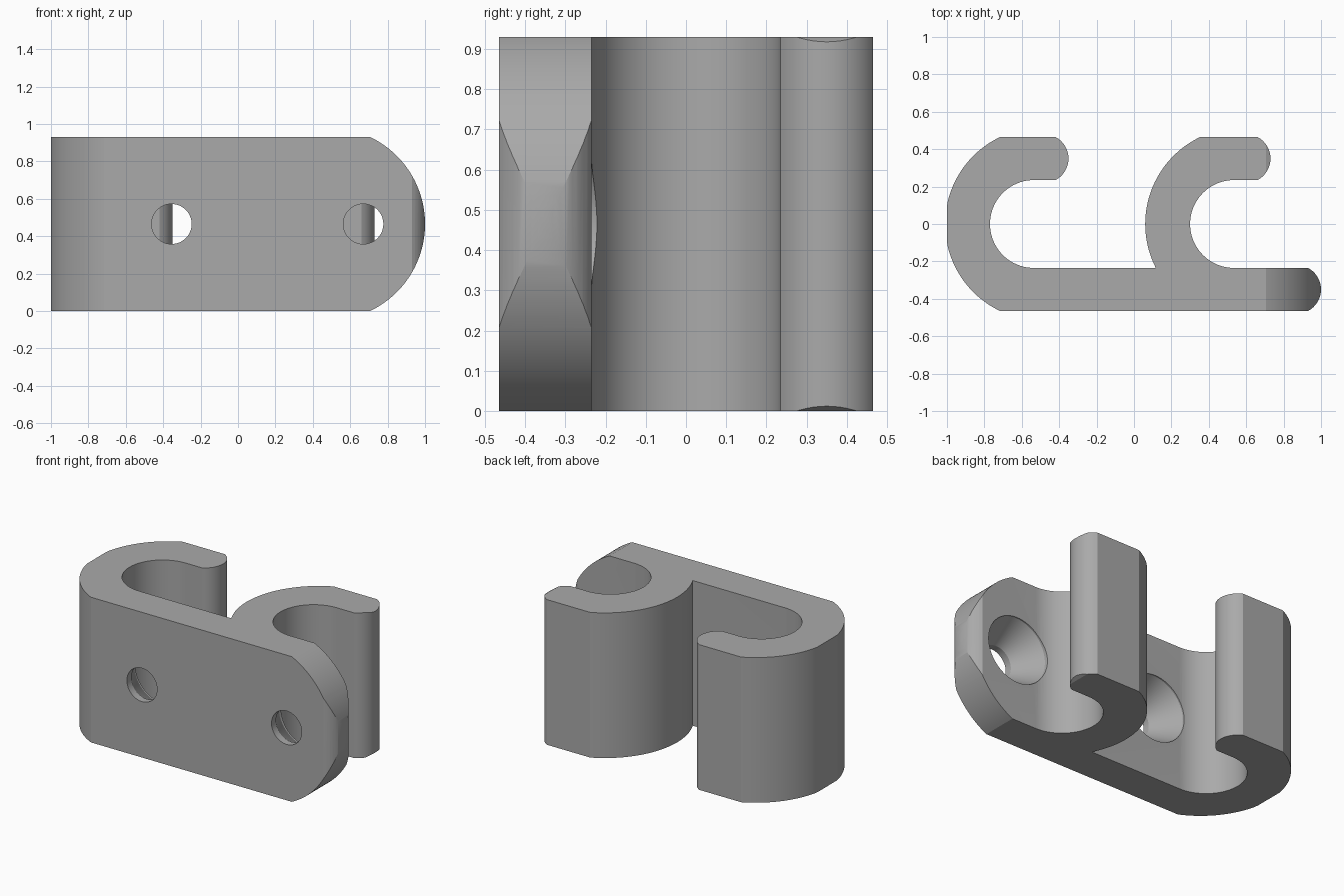
import bpy
import bmesh
from math import sin, cos, asin, degrees, radians

cube = bpy.data.objects.get("Cube")
if cube:
    bpy.data.objects.remove(cube, do_unlink=True)

HALF = 0.465       # half of the height and of the depth
INNER = 0.235      # radius of the hook opening
OUTER = 0.515      # radius of the hook back and of the rounded end
TIP = 0.13         # radius of the lips

grey = bpy.data.materials.new("mid grey")
grey.use_nodes = True
colour = (0.4, 0.4, 0.4, 1)
grey.diffuse_color = colour
grey.node_tree.nodes["Principled BSDF"].inputs["Base Color"].default_value = colour


def arc(cx, cy, r, start, end, steps):
    angles = [radians(start + (end - start) * i / steps) for i in range(steps + 1)]
    return [(cx + r * cos(a), cy + r * sin(a)) for a in angles]


def prism(name, outline, place, direction):
    """Extrude a flat outline along a direction."""
    bm = bmesh.new()
    face = bm.faces.new([bm.verts.new(place(*p)) for p in outline])
    geom = bmesh.ops.extrude_face_region(bm, geom=[face])["geom"]
    moved = [v for v in geom if isinstance(v, bmesh.types.BMVert)]
    bmesh.ops.translate(bm, verts=moved, vec=direction)
    bmesh.ops.recalc_face_normals(bm, faces=bm.faces)
    return finish(name, bm)


def lathe(name, profile, x, z, sides=64):
    """Spin (radius, y) pairs around an axis along y."""
    bm = bmesh.new()
    rings = [[bm.verts.new((x + px, y, z + pz)) for px, pz in arc(0, 0, r, 0, 360, sides)[:-1]]
             for r, y in profile]
    for a, b in zip(rings, rings[1:]):
        for i in range(sides):
            j = (i + 1) % sides
            bm.faces.new((a[i], a[j], b[j], b[i]))
    bm.faces.new(rings[0])
    bm.faces.new(rings[-1])
    bmesh.ops.recalc_face_normals(bm, faces=bm.faces)
    return finish(name, bm)


def finish(name, bm):
    mesh = bpy.data.meshes.new(name)
    bm.to_mesh(mesh)
    bm.free()
    mesh.materials.append(grey)
    obj = bpy.data.objects.new(name, mesh)
    bpy.context.collection.objects.link(obj)
    return obj


def boolean(obj, cutter, operation):
    mod = obj.modifiers.new(cutter.name, "BOOLEAN")
    mod.object = cutter
    mod.operation = operation
    mod.solver = "EXACT"
    bpy.context.view_layer.objects.active = obj
    bpy.ops.object.modifier_apply(modifier=mod.name)
    bpy.data.objects.remove(cutter, do_unlink=True)


def lip(x, y):
    """Bulging end of a strip, centred on y, ending at x."""
    a = degrees(asin((HALF - INNER) / 2 / TIP))
    return arc(x - TIP, y, TIP, -a, a, 16)


# Plate with two hooks, seen from above
rise = degrees(asin(HALF / OUTER))
root = degrees(asin(INNER / OUTER))
middle = (HALF + INNER) / 2
outline = lip(1.0, -middle)
outline += arc(0.535, 0, INNER, 270, 90, 40)
outline += lip(0.73, middle)
outline += arc(0.575, 0, OUTER, 180 - rise, 180 + root, 40)
outline += arc(-0.535, 0, INNER, 270, 90, 40)
outline += lip(-0.35, middle)
outline += [(max(x, -1), y) for x, y in arc(-0.495, 0, OUTER, 180 - rise, 180 + rise, 48)]
bracket = prism("double_hook_bracket", outline, lambda x, y: (x, y, -0.1), (0, 0, 1.2))

# Rounded end and flat top and bottom
side = [(-1.2, 0)] + arc(0.485, HALF, OUTER, -rise, rise, 64) + [(-1.2, 2 * HALF)]
boolean(bracket, prism("end_rounding", side, lambda x, z: (x, -1, z), (0, 2, 0)), "INTERSECT")

# Countersunk screw holes
screw = [(0.107, -0.6), (0.107, -0.42), (0.213, -0.245), (0.213, -0.15)]
for x in (-0.355, 0.67):
    boolean(bracket, lathe("screw_hole", screw, x, HALF), "DIFFERENCE")

# Smooth curves with sharp edges
bpy.ops.object.select_all(action="DESELECT")
bracket.select_set(True)
bpy.context.view_layer.objects.active = bracket
bpy.ops.object.shade_smooth_by_angle(angle=radians(25))
